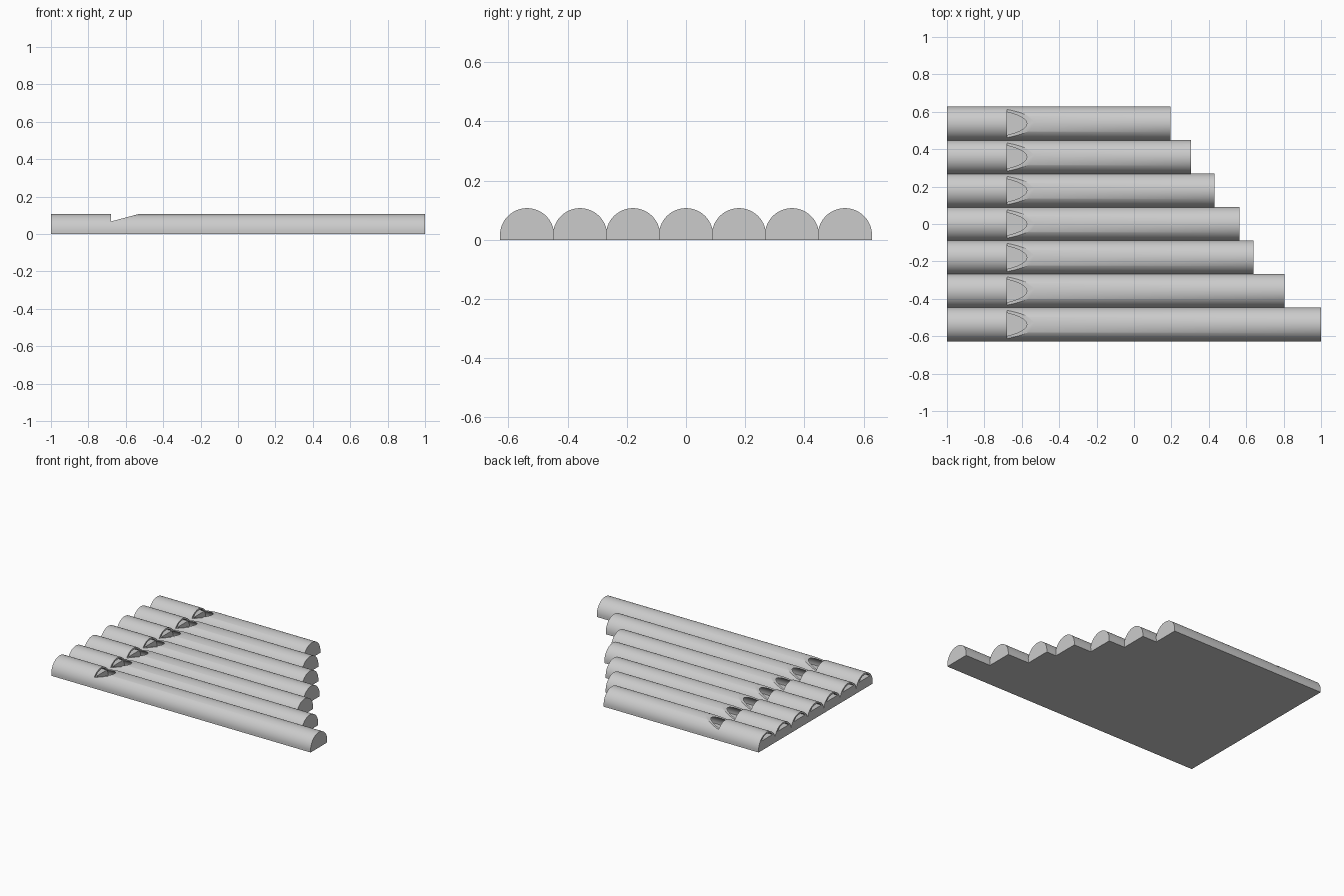
import bpy
import math

cube = bpy.data.objects.get("Cube")
if cube:
    bpy.data.objects.remove(cube, do_unlink=True)

TOP, RADIUS, BORE = 0.107, 0.0915, 0.080
AXIS = TOP - RADIUS            # height of the pipe axis above the flat base
SPACING = 0.179
START, LIP_X, RAMP_X = -1.0, -0.68, -0.53
SLOT_Z = 0.067                 # windway floor and lowest point of the notch
ENDS = [1.0, 0.805, 0.64, 0.565, 0.43, 0.305, 0.195]

grey = bpy.data.materials.new("plain grey")
grey.use_nodes = True
colour = (0.6, 0.6, 0.6, 1)
grey.diffuse_color = colour
grey.node_tree.nodes["Principled BSDF"].inputs["Base Color"].default_value = colour


def prism(name, first, second):
    """Solid joining two matching outlines, with capped ends."""
    n = len(first)
    faces = [(i, (i + 1) % n, (i + 1) % n + n, i + n) for i in range(n)]
    faces += [tuple(reversed(range(n))), tuple(range(n, 2 * n))]
    mesh = bpy.data.meshes.new(name)
    mesh.from_pydata(first + second, [], faces)
    mesh.materials.append(grey)
    obj = bpy.data.objects.new(name, mesh)
    bpy.context.collection.objects.link(obj)
    return obj


def arch(radius, floor, steps=48):
    """Outline of a round arch standing on a flat floor."""
    lift = math.asin(max(0, floor - AXIS) / radius)
    angles = [lift + (math.pi - 2 * lift) * i / steps for i in range(steps + 1)]
    points = [(radius * math.cos(a), AXIS + radius * math.sin(a)) for a in angles]
    if floor < AXIS:
        points += [(-radius, floor), (radius, floor)]
    return points


def arch_bar(name, outline, x0, x1, y):
    return prism(name, [(x0, y + p, z) for p, z in outline],
                 [(x1, y + p, z) for p, z in outline])


def notch(y):
    """Wedge that cuts the sounding hole and its sloping lip."""
    slope = (TOP - SLOT_Z) / (RAMP_X - LIP_X)
    high = TOP + 0.04
    side = [(LIP_X, SLOT_Z), (LIP_X + (high - SLOT_Z) / slope, high), (LIP_X, high)]
    return prism("notch_cutter", [(x, y + RADIUS, z) for x, z in side],
                 [(x, y - RADIUS, z) for x, z in side])


def cut(obj, cutter):
    mod = obj.modifiers.new("cut", 'BOOLEAN')
    mod.operation = 'DIFFERENCE'
    mod.solver = 'EXACT'
    mod.object = cutter
    cutter.hide_render = True
    bpy.context.view_layer.objects.active = obj
    bpy.ops.object.modifier_apply(modifier=mod.name)
    bpy.data.objects.remove(cutter, do_unlink=True)


# Row of hollow pipes, longest at the front
for i, end in enumerate(ENDS):
    y = (i - 3) * SPACING
    pipe = arch_bar(f"pipe_{i + 1}", arch(RADIUS, 0), START, end, y)
    # Closed air chamber
    cut(pipe, arch_bar("bore_cutter", arch(BORE, AXIS), LIP_X, end - 0.02, y))
    # Windway from the mouth end to the notch
    cut(pipe, arch_bar("windway_cutter", arch(BORE, SLOT_Z),
                       START - 0.02, LIP_X + 0.01, y))
    # Sounding hole
    cut(pipe, notch(y))
    bpy.ops.object.select_all(action='DESELECT')
    pipe.select_set(True)
    bpy.context.view_layer.objects.active = pipe
    bpy.ops.object.shade_smooth_by_angle(angle=math.radians(30))
